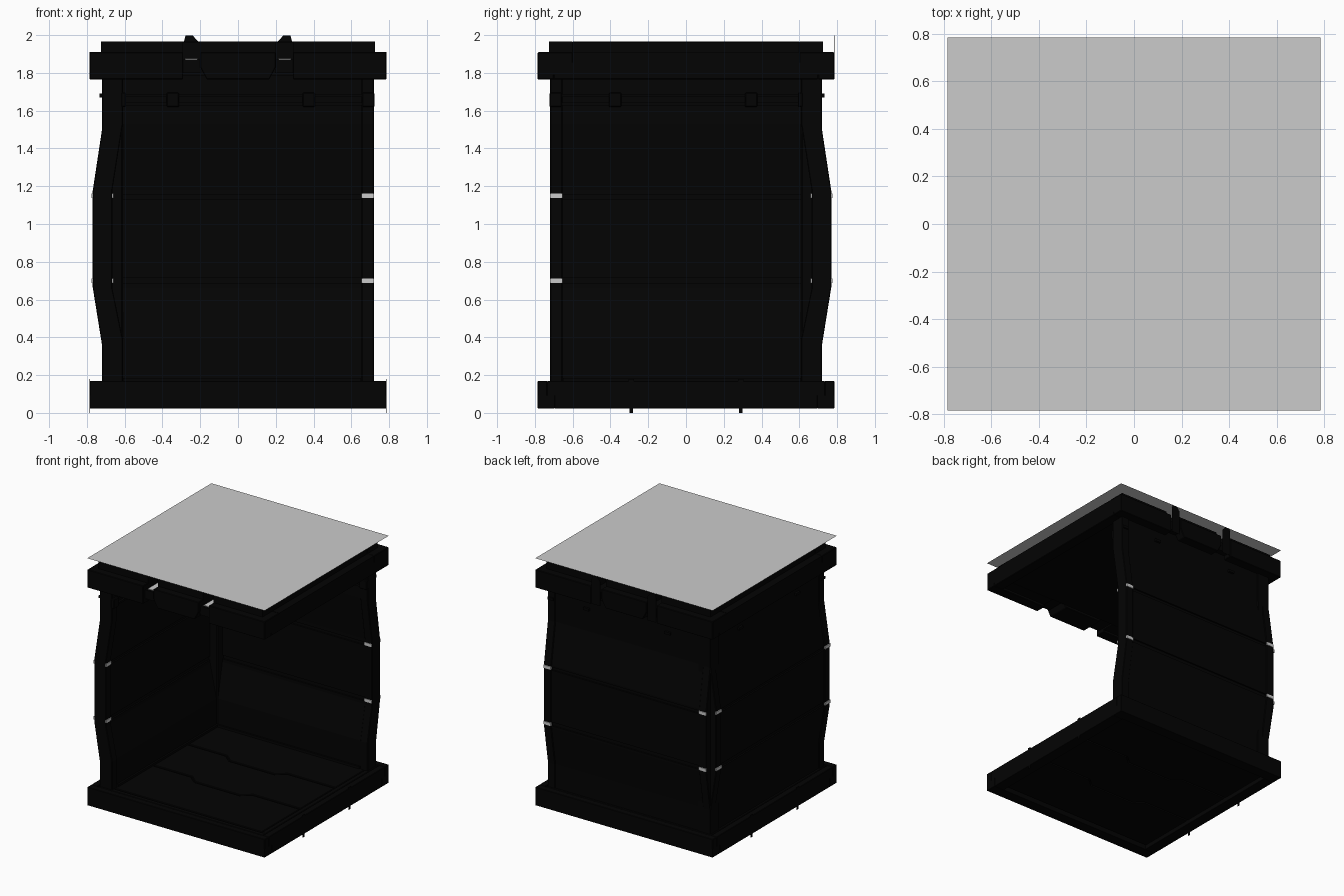
import bpy, bmesh
from mathutils import Matrix

if "Cube" in bpy.data.objects:
    bpy.data.objects.remove(bpy.data.objects["Cube"])

black = bpy.data.materials.new("black_metal")
black.diffuse_color = (0.001, 0.001, 0.001, 1)
black.use_nodes = True
black.node_tree.nodes["Principled BSDF"].inputs["Base Color"].default_value = black.diffuse_color


def finish(name, bm, mat=black, bevel=0.0):
    bmesh.ops.recalc_face_normals(bm, faces=bm.faces)
    me = bpy.data.meshes.new(name)
    bm.to_mesh(me)
    bm.free()
    ob = bpy.data.objects.new(name, me)
    bpy.context.collection.objects.link(ob)
    if mat:
        me.materials.append(mat)
    if bevel:
        m = ob.modifiers.new("bevel", 'BEVEL')
        m.width, m.segments, m.limit_method = bevel, 1, 'ANGLE'
    return ob


def box(name, x, y, z, mat=black, bevel=0.0, turn=False):
    """Box from ranges; turn=True maps a back wall part onto the left wall."""
    x, y, z = sorted(x), sorted(y), sorted(z)
    bm = bmesh.new()
    bmesh.ops.create_cube(bm, size=1)
    for v in bm.verts:
        p = [r[0] + (c + 0.5) * (r[1] - r[0]) for c, r in zip(v.co, (x, y, z))]
        v.co = (-p[1], -p[0], p[2]) if turn else p
    return finish(name, bm, mat, bevel)


def prism(name, pts, a, b, to3d, mat=black, bevel=0.0):
    """Extrude a 2D outline from a to b; to3d places (u, v, t)."""
    bm = bmesh.new()
    lo = [bm.verts.new(to3d(u, v, a)) for u, v in pts]
    hi = [bm.verts.new(to3d(u, v, b)) for u, v in pts]
    bm.faces.new(lo)
    bm.faces.new(hi)
    for i in range(len(pts)):
        j = (i + 1) % len(pts)
        bm.faces.new((lo[i], lo[j], hi[j], hi[i]))
    return finish(name, bm, mat, bevel)


def rim(name, r, w, z, bevel=0.004):
    """Square frame of outer half-size r and width w."""
    for s, n in ((-1, "front"), (1, "back")):
        box(f"{name}_{n}", (-r, r), (s * r, s * (r - w)), z, bevel=bevel)
    for s, n in ((-1, "left"), (1, "right")):
        box(f"{name}_{n}", (s * r, s * (r - w)), (-r + w, r - w), z, bevel=bevel)


# floor: slab, upper rims, lower frame around a recess, stepped tiles
R = 0.785
box("floor_slab", (-R + .01, R - .01), (-R + .01, R - .01), (0.08, 0.155))
rim("floor_rim", R, 0.05, (0.09, 0.17), 0.003)
rim("floor_inner_rim", 0.73, 0.035, (0.14, 0.168), 0.003)
rim("floor_lower_frame", R, 0.09, (0.024, 0.095), 0.002)
E = 0.69
STEPS = ((-E, 0), (-0.27, 0), (-0.2, -0.06), (0.2, -0.06), (0.27, 0), (E, 0))
flat = lambda u, v, t: (u, v, t)
edges = [[(-E, -E), (E, -E)], [(x, -0.2 + d) for x, d in STEPS],
         [(x, 0.24 + d) for x, d in STEPS], [(-E, E), (E, E)]]
for i in range(3):
    g = 0.007
    low = [(x, y + g) for x, y in edges[i]]
    high = [(x, y - g) for x, y in reversed(edges[i + 1])]
    prism(f"floor_tile_{i}", low + high, 0.14, 0.167, flat, bevel=0.004)
    prism(f"floor_under_plate_{i}", low + high, 0.055, 0.085, flat)
# thin pins along both side faces
for s in (-1, 1):
    for y in (-0.29, 0.29):
        x = (s * (R - 0.002), s * R)
        box("floor_side_pin", x, (y - 0.01, y + 0.01), (0.0, 0.05))
        box("floor_side_clip", x, (y - 0.015, y + 0.015), (0.15, 0.18))

# wall cross-section (distance from centre, height)
outer = [(0.72, 0.15), (0.72, 0.36), (0.77, 0.67), (0.77, 1.17), (0.72, 1.50), (0.72, 1.80)]
inner = [(0.61, 1.80), (0.61, 1.53), (0.665, 1.18), (0.665, 0.66), (0.61, 0.39), (0.61, 0.15)]


def grooved(side, d, seams, start):
    """Panel face inset by d, with a notch at each seam after point start."""
    out = []
    for i, (u, v) in enumerate(side):
        out.append((u + d, v))
        if i == start:
            for a, b in seams:
                out += [(u + d, a), (u + d * 2.5, a), (u + d * 2.5, b), (u + d, b)]
    return out


back = lambda u, v, t: (t, u, v)
left = lambda u, v, t: (-u, -t, v)
panel = (grooved(outer, -0.008, ((0.685, 0.715), (1.13, 1.155)), 2)
         + grooved(inner, 0.008, ((1.155, 1.13), (0.715, 0.685)), 2))
for name, place, turn in (("back", back, False), ("left", left, True)):
    for a, b in ((-0.72, -0.655), (0.655, 0.72)):
        prism(f"{name}_wall_post", outer + inner, a, b, place, bevel=0.004)
        # lamps at the post ends, inside and outside
        for z in (0.70, 1.15):
            for y in ((0.66, 0.668), (0.767, 0.776)):
                box(f"{name}_wall_lamp", (a, b), y, (z - 0.012, z + 0.012), None, turn=turn)
    prism(f"{name}_wall_panel", panel, -0.655, 0.655, place)
    # skirting, upper rails and brackets
    box(f"{name}_wall_skirting", (-0.65, 0.65), (0.604, 0.63), (0.15, 0.185), turn=turn)
    for z in (1.635, 1.68):
        box(f"{name}_wall_rail", (-0.61, 0.66), (0.602, 0.62), (z - 0.008, z + 0.008), turn=turn)
    for x in (-0.345, 0.375, 0.69):
        box(f"{name}_rail_bracket", (x - 0.033, x + 0.033), (0.592, 0.62),
            (1.62, 1.695), bevel=0.005, turn=turn)
        box(f"{name}_outer_bracket", (x - 0.025, x + 0.025), (0.715, 0.732),
            (1.67, 1.69), turn=turn)
# straight column where the two walls meet
box("corner_column", (-0.72, -0.61), (0.61, 0.72), (0.15, 1.80), bevel=0.006)

# ceiling: core, stepped top, and the same notched fascia at front and back
D = 0.60
box("ceiling_core", (-R, R), (-D, D), (1.785, 1.91))
box("ceiling_top_step", (-0.725, 0.725), (-D, D), (1.90, 1.965), bevel=0.003)
front_back = lambda u, v, t: (u, t, v)
fin_shape = [(0.285, 1.77), (0.285, 1.97), (0.278, 1.998), (0.24, 1.998), (0.21, 1.965), (0.21, 1.77)]
console = [(-0.2, 1.91), (-0.2, 1.83), (-0.165, 1.765), (0.165, 1.765), (0.2, 1.83), (0.2, 1.91)]
for s in (-1, 1):
    box("ceiling_side_rim", (s * R, s * 0.70), (-0.70, 0.70), (1.765, 1.86), bevel=0.004)
    for e, n in ((-1, "front"), (1, "back")):
        x = (s * R, s * 0.29)
        box(f"ceiling_{n}_block", x, (e * R, e * D), (1.785, 1.91), bevel=0.004)
        box(f"ceiling_{n}_rim", x, (e * R, e * 0.70), (1.765, 1.86), bevel=0.004)
        box(f"ceiling_{n}_step", (s * 0.725, s * 0.29), (e * 0.725, e * D), (1.90, 1.965))
        # notch with its floor between block and console
        box(f"ceiling_{n}_notch_floor", (s * 0.295, s * 0.195), (e * 0.76, e * D), (1.80, 1.87))
    box("ceiling_notch_strip", (s * 0.28, s * 0.215), (-0.74, -D), (1.87, 1.875), None)
    # thin standing fins at the back edge
    prism("ceiling_back_fin", [(s * u, v) for u, v in fin_shape], R - 0.002, R, front_back)
for e, n in ((-1, "front"), (1, "back")):
    prism(f"ceiling_{n}_console", console, e * R, e * D, front_back, bevel=0.004)
    box(f"ceiling_{n}_console_step", (-0.2, 0.2), (e * 0.725, e * D), (1.90, 1.965))

# flat roof sheet
bm = bmesh.new()
bmesh.ops.create_grid(bm, x_segments=1, y_segments=1, size=R,
                      matrix=Matrix.Translation((0, 0, 2.0)))
finish("roof_sheet", bm, None)
